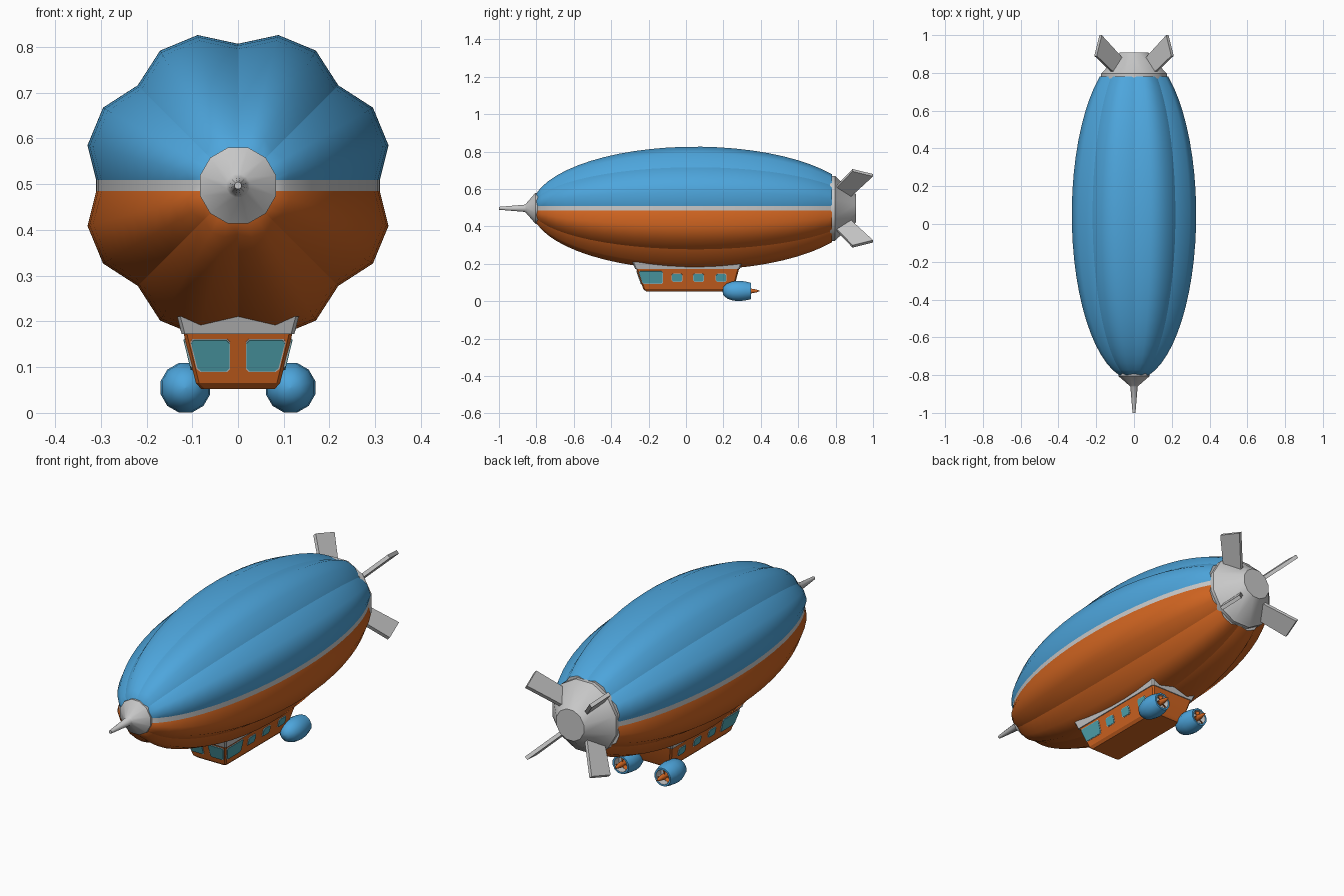
import bpy, bmesh, math
from mathutils import Vector

if "Cube" in bpy.data.objects:
    bpy.data.objects.remove(bpy.data.objects["Cube"])

AXIS = 0.497  # height of the envelope's long axis


def material(name, rgb):
    m = bpy.data.materials.new(name)
    m.diffuse_color = (*rgb, 1)
    m.use_nodes = True
    m.node_tree.nodes["Principled BSDF"].inputs["Base Color"].default_value = m.diffuse_color
    return m


MATS = [material("blue", (0.075, 0.38, 0.72)), material("orange", (0.64, 0.13, 0.015)),
        material("light grey", (0.58, 0.58, 0.58)), material("teal glass", (0.08, 0.37, 0.43))]
BLUE, ORANGE, GREY, GLASS = range(4)


def finish(name, bm, angle=40, sharp=None):
    """Clean the mesh, mark sharp edges and make the object."""
    bmesh.ops.remove_doubles(bm, verts=bm.verts, dist=1e-5)
    bmesh.ops.recalc_face_normals(bm, faces=bm.faces)
    for f in bm.faces:
        f.smooth = True
    for e in bm.edges:
        if len(e.link_faces) == 2:
            hard = e.calc_face_angle(0) > math.radians(angle)
            e.smooth = not (hard or (sharp and sharp(e)))
    me = bpy.data.meshes.new(name)
    bm.to_mesh(me)
    bm.free()
    for m in MATS:
        me.materials.append(m)
    ob = bpy.data.objects.new(name, me)
    bpy.context.collection.objects.link(ob)
    return ob


def loft(bm, rings, mat_rule, caps=True):
    """Skin closed rings of points; mat_rule(ring index, face centre) gives the colour."""
    vs = [[bm.verts.new(p) for p in r] for r in rings]
    n = len(vs[0])
    for k in range(len(vs) - 1):
        for i in range(n):
            j = (i + 1) % n
            f = bm.faces.new((vs[k][i], vs[k][j], vs[k + 1][j], vs[k + 1][i]))
            f.material_index = mat_rule(k, f.calc_center_median())
    if caps:
        for k, r in ((0, vs[0]), (len(vs) - 2, vs[-1])):
            f = bm.faces.new(r)
            f.material_index = mat_rule(k, f.calc_center_median())


def lathe(name, profile, x, z, mat_rule, n=12, angle=40):
    """Turn a (radius, y) profile around an axis along y."""
    rings = []
    for r, y in profile:
        r = max(r, 1e-4)
        rings.append([(x + r * math.cos((i + .5) * math.tau / n), y,
                       z + r * math.sin((i + .5) * math.tau / n)) for i in range(n)])
    bm = bmesh.new()
    loft(bm, rings, mat_rule)
    return finish(name, bm, angle)


def prism(name, pts, depth, mat):
    """Flat outline thickened along the vector depth."""
    bm = bmesh.new()
    d = Vector(depth)
    loft(bm, [[Vector(p) for p in pts], [Vector(p) + d for p in pts]], lambda k, c: mat)
    return finish(name, bm, 20)


# Envelope: eight lobes on an elliptic profile, with a flat stripe on each side
rings = []
t0, t1, steps = -1.326, 0.985, 22
for s in range(steps + 1):
    t = t0 + (t1 - t0) * s / steps
    y, r = 0.05 + 0.876 * math.sin(t), 0.341 * math.cos(t)
    ring = []
    for i in range(24):
        a = math.radians(15 * i)
        rr = r * 0.91 if i % 3 == 0 else r
        x, z = rr * math.cos(a), rr * math.sin(a)
        if i % 12 == 0:
            h = 0.012 if i == 0 else -0.012
            ring += [(x, y, AXIS - h), (x, y, AXIS + h)]
        else:
            ring.append((x, y, AXIS + z))
    rings.append(ring)
bm = bmesh.new()
loft(bm, rings, lambda k, c: GREY if abs(c.z - AXIS) < 0.004 else BLUE if c.z > AXIS else ORANGE)


def valley(e):
    """Lengthwise seams between lobes and along the stripe."""
    a, b = (v.co for v in e.verts)
    if abs(a.y - b.y) < 1e-4:
        return False
    if abs(abs(a.z - AXIS) - 0.012) < 1e-4 and abs(a.z - b.z) < 1e-4:
        return True
    ang = math.degrees(math.atan2(a.z - AXIS, a.x)) % 45
    return min(ang, 45 - ang) < 1


finish("envelope", bm, 60, valley)

# Nose cone with mooring spike, and tail cap
lathe("nose_cone", [(0, -.785), (.086, -.785), (.086, -.805), (.026, -.855), (.02, -.862),
                    (.008, -1.0), (0, -1.0)], 0, AXIS, lambda k, c: GREY)
lathe("tail_cap", [(0, .77), (.18, .77), (.18, .797), (.17, .805), (.078, .908), (0, .908)],
      0, AXIS, lambda k, c: GREY)

# Four diagonal tail fins
for n, (sx, sz) in enumerate(((1, 1), (-1, 1), (-1, -1), (1, -1))):
    d = Vector((sx, 0, sz)).normalized()
    side = Vector((-sz, 0, sx)).normalized() * 0.009
    pts = [d * s + Vector((0, y, AXIS)) - side
           for y, s in ((.79, .14), (.89, .288), (1.0, .25), (.865, .075))]
    prism(f"tail_fin_{n + 1}", pts, side * 2, GREY)


# Gondola hull and its trim: tapered boxes with cut corners
def rect(hw, y0, y1, z0, z1, c=0.007):
    return [(-hw + c, y0, z0), (hw - c, y0, z0), (hw, y0 + c, z0), (hw, y1 - c, z1),
            (hw - c, y1, z1), (-hw + c, y1, z1), (-hw, y1 - c, z1), (-hw, y0 + c, z0)]


bm = bmesh.new()
loft(bm, [rect(.08, -.213, .245, .052, .052), rect(.092, -.228, .255, .065, .065),
          rect(.12, -.268, .285, .178, .178)], lambda k, c: ORANGE)
finish("gondola_hull", bm, 25)
bm = bmesh.new()
loft(bm, [rect(.123, -.272, .288, .172, .172), rect(.133, -.287, .299, .211, .205)],
     lambda k, c: GREY)
finish("gondola_trim", bm, 25)


# Windows: grey frame plate with a glass plate on top
def half_width(z):
    return .092 + (z - .065) / .113 * .028


def front_y(z):
    return -.228 - (z - .065) / .113 * .04


def outline(corners, grow, cut=0.007):
    """Grow a quad about its centre and cut its corners."""
    mid = sum((Vector(p) for p in corners), Vector((0, 0))) / 4
    q = []
    for p in corners:
        v = Vector(p) - mid
        q.append(Vector(p) + Vector((math.copysign(grow, v.x), math.copysign(grow, v.y))))
    out = []
    for i, p in enumerate(q):
        for o in (q[i - 1], q[(i + 1) % 4]):
            out.append(p + (o - p).normalized() * cut)
    return out


def window(name, corners, place, normal):
    n = Vector(normal).normalized()
    for part, grow, lift, mat in (("frame", .003, .002, GREY), ("glass", -.001, .004, GLASS)):
        pts = [Vector(place(u, z)) - n * .001 for u, z in outline(corners, grow)]
        prism(f"{name}_{part}", pts, n * (lift + .001), mat)


for sx, side in ((1, "right"), (-1, "left")):
    place = lambda y, z: (sx * half_width(z), y, z)
    nrm = (sx, 0, -.25)
    window(f"{side}_cabin_window", [(-.230, .096), (-.126, .096), (-.126, .16), (-.252, .16)],
           place, nrm)
    for n, y in enumerate((-.048, .067, .188)):
        window(f"{side}_porthole_{n + 1}", [(y - .026, .107), (y + .026, .107),
                                            (y + .026, .145), (y - .026, .145)], place, nrm)
    window(f"{side}_windscreen", [(sx * .02, .093), (sx * .086, .093), (sx * .103, .159),
                                  (sx * .02, .159)], lambda x, z: (x, front_y(z), z),
           (0, -1, -.35))

    # Engine pod, open at the back, with spinner and propeller blades
    px, pz = sx * .115, .055
    lathe(f"{side}_engine_pod", [(0, .195), (.022, .199), (.042, .22), (.053, .25), (.056, .28),
                                 (.053, .315), (.045, .348), (.036, .348), (.036, .31), (0, .31)],
          px, pz, lambda k, c: GREY if k >= 7 else BLUE)
    lathe(f"{side}_spinner", [(0, .305), (.014, .305), (.013, .35), (.007, .38), (0, .395)],
          px, pz, lambda k, c: ORANGE)
    for b in range(3):
        a = math.radians(90 + 120 * b)
        d, w = Vector((math.cos(a), 0, math.sin(a))), Vector((-math.sin(a), .6, math.cos(a))) * .008
        base = Vector((px, .333, pz))
        prism(f"{side}_propeller_blade_{b + 1}",
              [base + w * .6, base + d * .033 + w, base + d * .033 - w, base - w * .6],
              (0, .004, 0), ORANGE)
